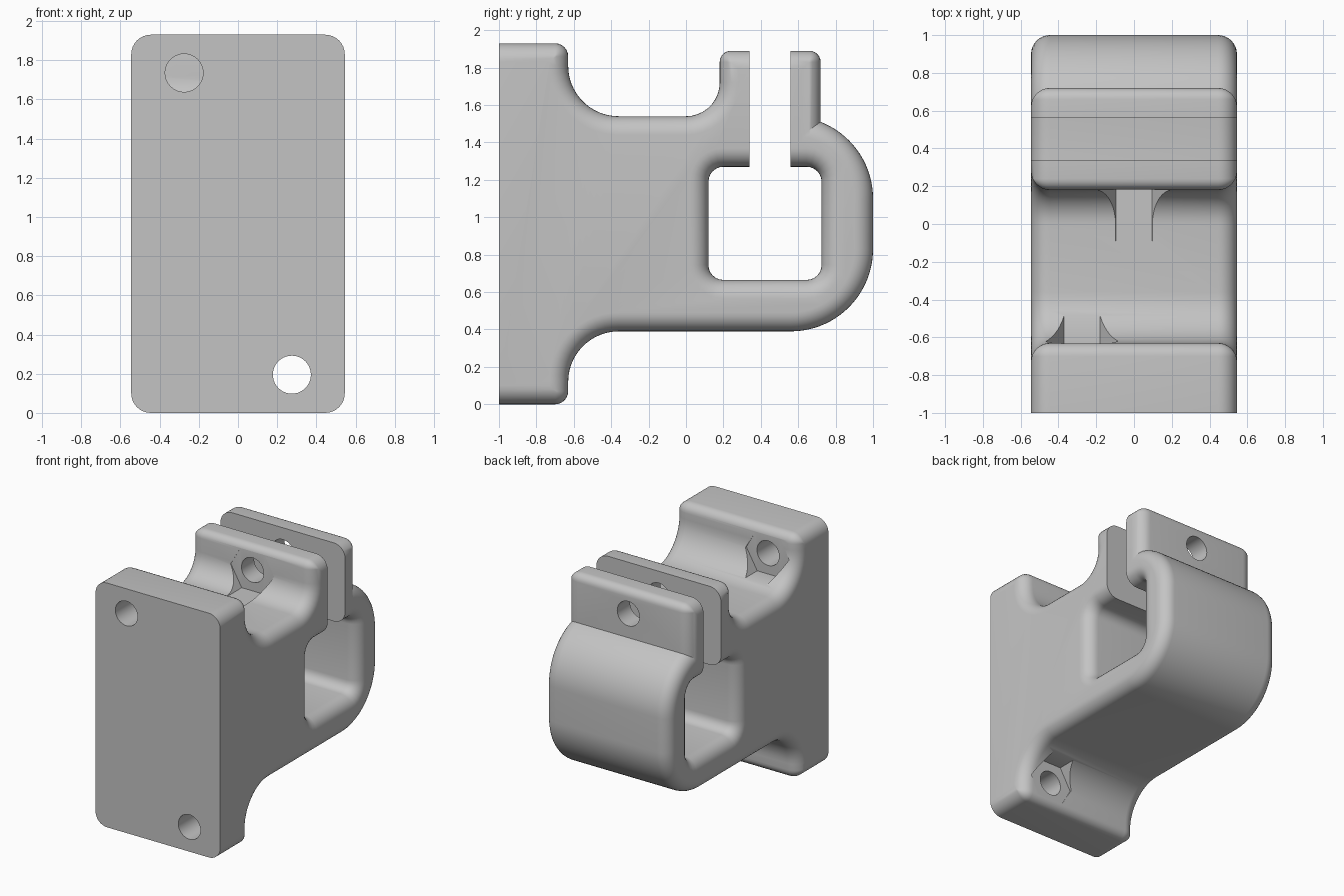
import bpy, bmesh, math
from mathutils import Vector

cube = bpy.data.objects.get("Cube")
if cube:
    bpy.data.objects.remove(cube)

HALF = 0.545     # half width along x
FILLET = 0.1     # rounding of the side edges
BOLT = 0.097     # bolt hole radius
NUT = 0.19       # nut pocket circumradius

grey = bpy.data.materials.new("plain_grey")
grey.use_nodes = True
grey.diffuse_color = (0.55, 0.55, 0.55, 1)
grey.node_tree.nodes["Principled BSDF"].inputs["Base Color"].default_value = (0.55, 0.55, 0.55, 1)


def outline(corners, inset, fixed):
    """Right-angled (y, z) profile with rounded corners, inset except on fixed edges."""
    n = len(corners)
    pts = [Vector(c[:2]) for c in corners]
    dirs = [(pts[(i + 1) % n] - pts[i]).normalized() for i in range(n)]
    result = []
    for i, p in enumerate(pts):
        u, v, r = dirs[i - 1], dirs[i], corners[i][2]
        corner = p.copy()
        for e in ((i - 1) % n, i):
            if e not in fixed:
                corner += Vector((-dirs[e].y, dirs[e].x)) * inset
        if r == 0:
            result.append(corner)
            continue
        convex = u.x * v.y - u.y * v.x > 0
        r = max(r - inset, 0) if convex else r + inset
        centre = corner + (v - u) * r
        steps = max(6, int(corners[i][2] * 50))
        for k in range(steps + 1):
            a = math.pi / 2 * k / steps
            result.append(centre + (u * math.sin(a) - v * math.cos(a)) * r)
    return result


def make_object(name, bm):
    bmesh.ops.remove_doubles(bm, verts=bm.verts, dist=1e-5)
    bmesh.ops.recalc_face_normals(bm, faces=bm.faces)
    mesh = bpy.data.meshes.new(name)
    bm.to_mesh(mesh)
    bm.free()
    mesh.materials.append(grey)
    ob = bpy.data.objects.new(name, mesh)
    bpy.context.collection.objects.link(ob)
    return ob


def filleted_solid(name, corners, fixed=(), sign=1, overshoot=0.0):
    """Sweep a profile along x with quarter-round side edges (flared if sign is -1)."""
    half = []
    steps = 8
    for k in range(steps + 1):
        a = math.pi / 2 * k / steps
        half.append((HALF - FILLET + FILLET * math.sin(a), sign * FILLET * (1 - math.cos(a))))
    if overshoot:
        half.append((HALF + overshoot, sign * FILLET))
    sections = [(-x, d) for x, d in reversed(half)] + half
    bm = bmesh.new()
    rings = [[bm.verts.new((x, p.x, p.y)) for p in outline(corners, d, fixed)]
             for x, d in sections]
    for a, b in zip(rings, rings[1:]):
        for i in range(len(a)):
            j = (i + 1) % len(a)
            bm.faces.new((a[i], a[j], b[j], b[i]))
    bm.faces.new(rings[0])
    bm.faces.new(rings[-1])
    return make_object(name, bm)


def prism(name, sides, radius, x, z, y0, y1):
    """Regular prism lying along y, first vertex toward +x."""
    bm = bmesh.new()
    rings = []
    for y in (y0, y1):
        rings.append([bm.verts.new((x + radius * math.cos(math.tau * k / sides), y,
                                    z + radius * math.sin(math.tau * k / sides)))
                      for k in range(sides)])
    a, b = rings
    for i in range(sides):
        j = (i + 1) % sides
        bm.faces.new((a[i], a[j], b[j], b[i]))
    bm.faces.new(a)
    bm.faces.new(b)
    return make_object(name, bm)


def combine(target, tool, operation):
    tool.hide_render = True
    mod = target.modifiers.new("combine", "BOOLEAN")
    mod.operation = operation
    mod.solver = "EXACT"
    mod.object = tool
    bpy.context.view_layer.objects.active = target
    bpy.ops.object.modifier_apply(modifier=mod.name)
    bpy.data.objects.remove(tool)


# Mounting plate, arm, ring and front clamp jaw: (y, z, corner radius)
bracket = filleted_solid("clamp_bracket", [
    (-1, 0, 0), (-0.63, 0, 0.07), (-0.63, 0.39, 0.27), (1, 0.39, 0.44),
    (1, 1.54, 0.44), (0.45, 1.54, 0), (0.45, 1.89, 0), (0.18, 1.89, 0.06),
    (0.18, 1.54, 0.18), (-0.63, 1.54, 0.27), (-0.63, 1.93, 0.07), (-1, 1.93, 0)],
    fixed=(11,))

# Rear clamp jaw rising from the ring
jaw = filleted_solid("rear_jaw", [
    (0.45, 1.4, 0), (0.72, 1.4, 0), (0.72, 1.89, 0.06), (0.45, 1.89, 0)], fixed=(0, 3))
combine(bracket, jaw, "UNION")

# Square opening with rounded rims
opening = filleted_solid("opening_cutter", [
    (0.12, 0.665, 0.08), (0.725, 0.665, 0.08), (0.725, 1.27, 0.08), (0.12, 1.27, 0.08)],
    sign=-1, overshoot=0.1)
combine(bracket, opening, "DIFFERENCE")

# Slot between the jaws
bm = bmesh.new()
bmesh.ops.create_cube(bm, size=1)
for v in bm.verts:
    v.co = (v.co.x * 2, 0.45 + v.co.y * 0.22, 1.6 + v.co.z)
combine(bracket, make_object("slot_cutter", bm), "DIFFERENCE")

# Bolt holes with hexagonal nut pockets: x, z, hole range, pocket range
for x, z, hole, pocket in (
        (-0.275, 1.735, (-1.1, -0.5), (-0.632, -0.3)),
        (0.275, 0.195, (-1.1, -0.5), (-0.632, -0.3)),
        (0, 1.7, (0.05, 0.9), (-0.09, 0.182))):
    combine(bracket, prism("nut_cutter", 6, NUT, x, z, *pocket), "DIFFERENCE")
    combine(bracket, prism("bolt_cutter", 40, BOLT, x, z, *hole), "DIFFERENCE")

# Smooth shading with crisp edges
bpy.ops.object.select_all(action="DESELECT")
bracket.select_set(True)
bpy.context.view_layer.objects.active = bracket
bpy.ops.object.shade_smooth_by_angle(angle=math.radians(30))
